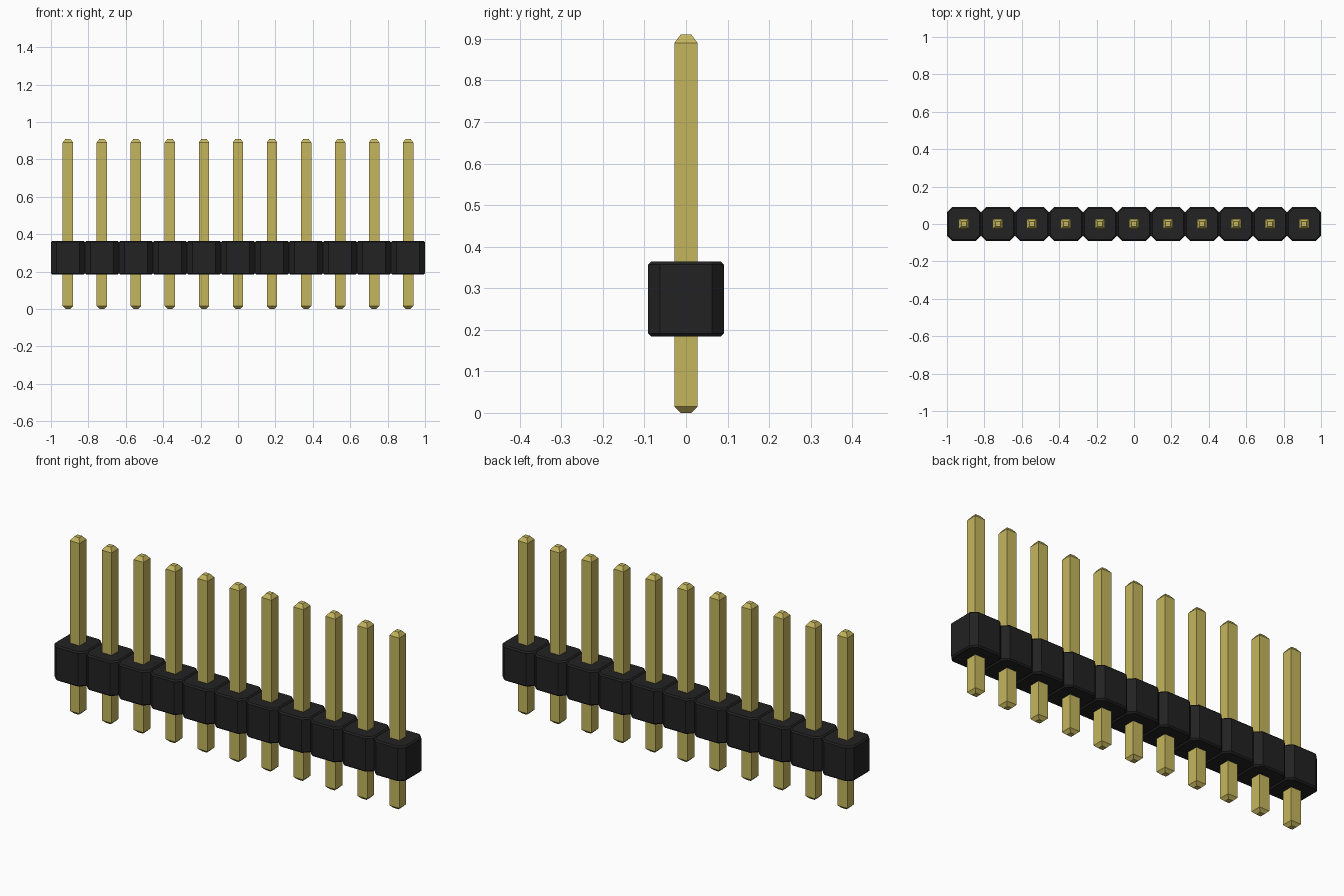
import bpy
import bmesh

cube = bpy.data.objects.get("Cube")
if cube:
    bpy.data.objects.remove(cube, do_unlink=True)

PIN_COUNT = 11
PITCH = 2 / PIN_COUNT


def make_material(name, color, roughness):
    mat = bpy.data.materials.new(name)
    mat.use_nodes = True
    mat.diffuse_color = color
    shader = mat.node_tree.nodes["Principled BSDF"]
    shader.inputs["Base Color"].default_value = color
    shader.inputs["Roughness"].default_value = roughness
    return mat


def square(half):
    return [(-half, -half), (half, -half), (half, half), (-half, half)]


def octagon(half, flat):
    return [(-flat, -half), (flat, -half), (half, -flat), (half, flat),
            (flat, half), (-flat, half), (-half, flat), (-half, -flat)]


def loft(name, sections, mat):
    """Closed prism through (outline, z) sections, listed bottom to top."""
    bm = bmesh.new()
    rings = [[bm.verts.new((x, y, z)) for x, y in outline] for outline, z in sections]
    for low, high in zip(rings, rings[1:]):
        for i in range(len(low)):
            j = (i + 1) % len(low)
            bm.faces.new((low[i], low[j], high[j], high[i]))
    bm.faces.new(rings[0][::-1])
    bm.faces.new(rings[-1])
    mesh = bpy.data.meshes.new(name)
    bm.to_mesh(mesh)
    bm.free()
    mesh.materials.append(mat)
    return mesh


gold = make_material("brass gold", (0.56, 0.47, 0.11, 1), 0.4)
black = make_material("black plastic", (0.016, 0.016, 0.016, 1), 0.6)

# Square pin with tapered tips
pin_mesh = loft("pin", [
    (square(0.013), 0), (square(0.028), 0.015),
    (square(0.028), 0.89), (square(0.013), 0.91)], gold)

# Octagonal spacer block with a narrow chamfer round its top and bottom
half = PITCH / 2
block_mesh = loft("spacer_block", [
    (octagon(half - 0.007, 0.059), 0.184), (octagon(half, 0.062), 0.191),
    (octagon(half, 0.062), 0.357), (octagon(half - 0.007, 0.059), 0.364)], black)

# Row of identical blocks, each with its pin
for i in range(PIN_COUNT):
    x = (i - (PIN_COUNT - 1) / 2) * PITCH
    for part, mesh in (("pin", pin_mesh), ("spacer_block", block_mesh)):
        obj = bpy.data.objects.new(f"{part}_{i + 1}", mesh)
        obj.location.x = x
        bpy.context.collection.objects.link(obj)
